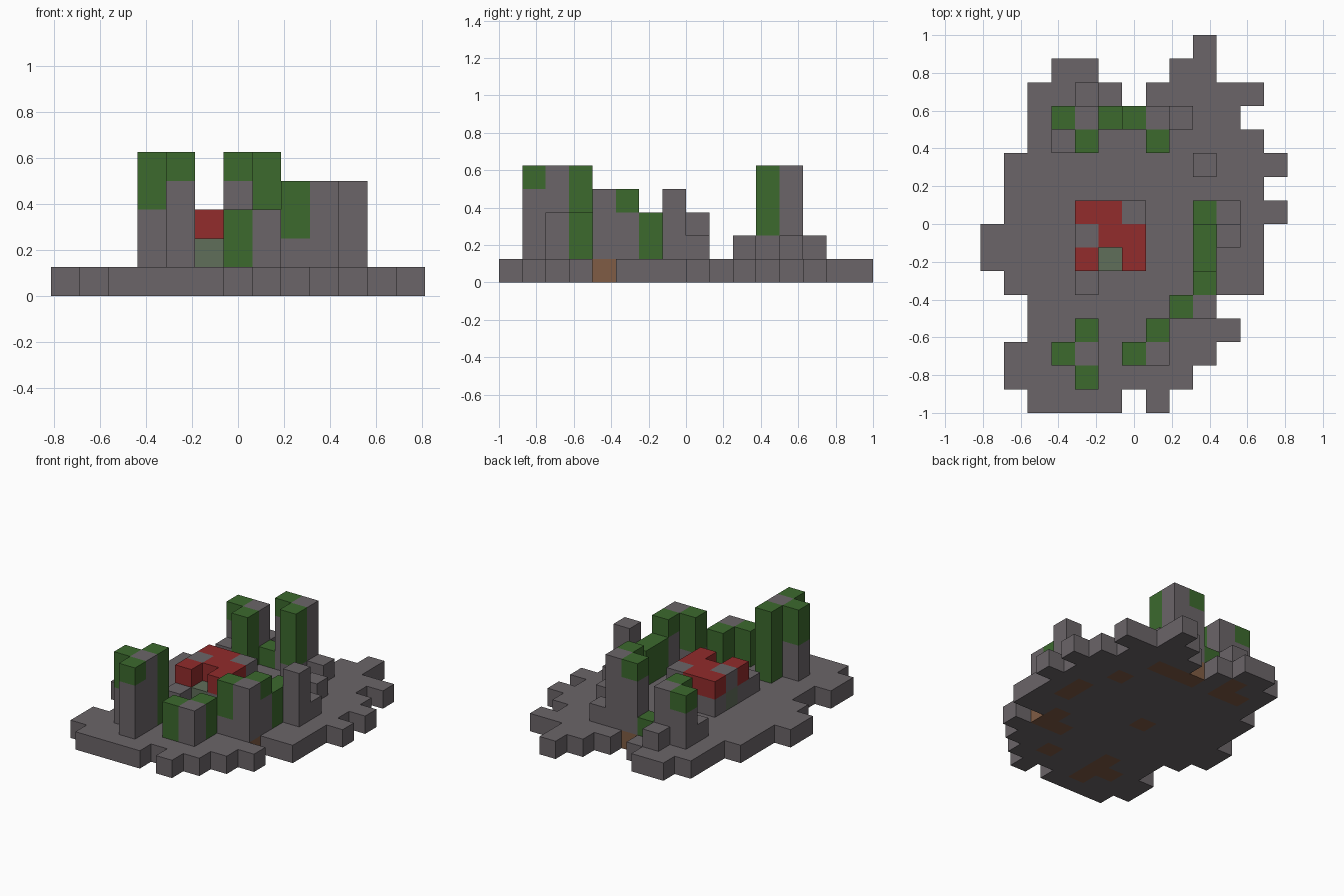
import bpy
import bmesh
from mathutils import Vector

cube = bpy.data.objects.get("Cube")
if cube:
    bpy.data.objects.remove(cube, do_unlink=True)

CELL = 0.125


def make_material(name, rgb):
    mat = bpy.data.materials.new(name)
    mat.use_nodes = True
    color = (*rgb, 1.0)
    mat.diffuse_color = color
    mat.node_tree.nodes["Principled BSDF"].inputs["Base Color"].default_value = color
    return mat


# One letter per block colour
MATERIALS = {
    "s": make_material("stone_grey", (0.146, 0.13, 0.14)),
    "v": make_material("vine_green", (0.045, 0.144, 0.027)),
    "r": make_material("roof_red", (0.287, 0.025, 0.025)),
    "m": make_material("mossy_stone", (0.117, 0.156, 0.102)),
    "b": make_material("earth_brown", (0.216, 0.107, 0.058)),
}
LETTERS = list(MATERIALS)

# Ground plan, back row first
PLAN = """
.........#...
...##...##...
..####.#####.
..#########..
..##########.
.############
.###########.
.############
############.
############.
.###########.
..########...
..#########..
.#########...
.########....
..####.#.....
""".split()

# Each part: (column, row) -> block letters from the ground upwards
PARTS = {
    "front_left_pillar": {(4, 2): "bssss", (3, 2): "bssvv",
                          (4, 1): "bsssv", (4, 3): "bvvvv"},
    "front_right_pillar": {(7, 2): "bss", (6, 2): "svv", (7, 3): "svv"},
    "side_wall": {(9, 4): "bsss", (8, 4): "bsvv", (9, 5): "bssv",
                  (9, 6): "svv", (9, 7): "svv", (9, 8): "sv"},
    "side_post": {(10, 7): "bsss", (10, 8): "bs"},
    "loose_stone": {(9, 10): "bs"},
    "back_left_pillar": {(4, 12): "bsss", (3, 12): "bssv", (4, 11): "svvv",
                         (4, 13): "bs", (3, 11): "ss", (5, 12): "sv"},
    "back_right_pillar": {(7, 12): "bssss", (6, 12): "bsssv",
                          (7, 11): "ssvvv", (8, 12): "bs"},
    "shrine": {(4, 8): "ssr", (5, 8): "ssr", (6, 8): "sss",
               (4, 7): "sms", (5, 7): "bsr", (6, 7): "ssr",
               (4, 6): "ssr", (5, 6): "sm", (6, 6): "ssr", (4, 5): "ss"},
}

# Collect every block with its part and colour
blocks = {}
for row, line in enumerate(reversed(PLAN)):
    for col, mark in enumerate(line):
        if mark == "#":
            blocks[col, row, 0] = ("ground_slab", "s")
for part, stacks in PARTS.items():
    for (col, row), stack in stacks.items():
        for level, letter in enumerate(stack):
            owner = part if level else "ground_slab"
            blocks[col, row, level] = (owner, letter)

ORIGIN = Vector((-len(PLAN[0]) / 2, -len(PLAN) / 2, 0))


def add_face(bm, cell, axis, sign, letter):
    """Add the square on one side of a block."""
    normal = Vector((0, 0, 0))
    normal[axis] = sign
    u, v = Vector((0, 0, 0)), Vector((0, 0, 0))
    u[(axis + 1) % 3] = 0.5
    v[(axis + 2) % 3] = 0.5 * sign
    center = Vector(cell) + Vector((0.5, 0.5, 0.5)) + normal / 2 + ORIGIN
    corners = (center - u - v, center + u - v, center + u + v, center - u + v)
    face = bm.faces.new([bm.verts.new(c * CELL) for c in corners])
    face.material_index = LETTERS.index(letter)


def build_part(name):
    """Build the exposed skin of one part's blocks."""
    bm = bmesh.new()
    for cell, (owner, letter) in blocks.items():
        if owner != name:
            continue
        for axis in range(3):
            for sign in (-1, 1):
                near = list(cell)
                near[axis] += sign
                if tuple(near) not in blocks:
                    add_face(bm, cell, axis, sign, letter)
    bmesh.ops.remove_doubles(bm, verts=bm.verts, dist=0.001)
    mesh = bpy.data.meshes.new(name)
    bm.to_mesh(mesh)
    bm.free()
    for mat in MATERIALS.values():
        mesh.materials.append(mat)
    obj = bpy.data.objects.new(name, mesh)
    bpy.context.collection.objects.link(obj)


for part_name in ("ground_slab", *PARTS):
    build_part(part_name)
